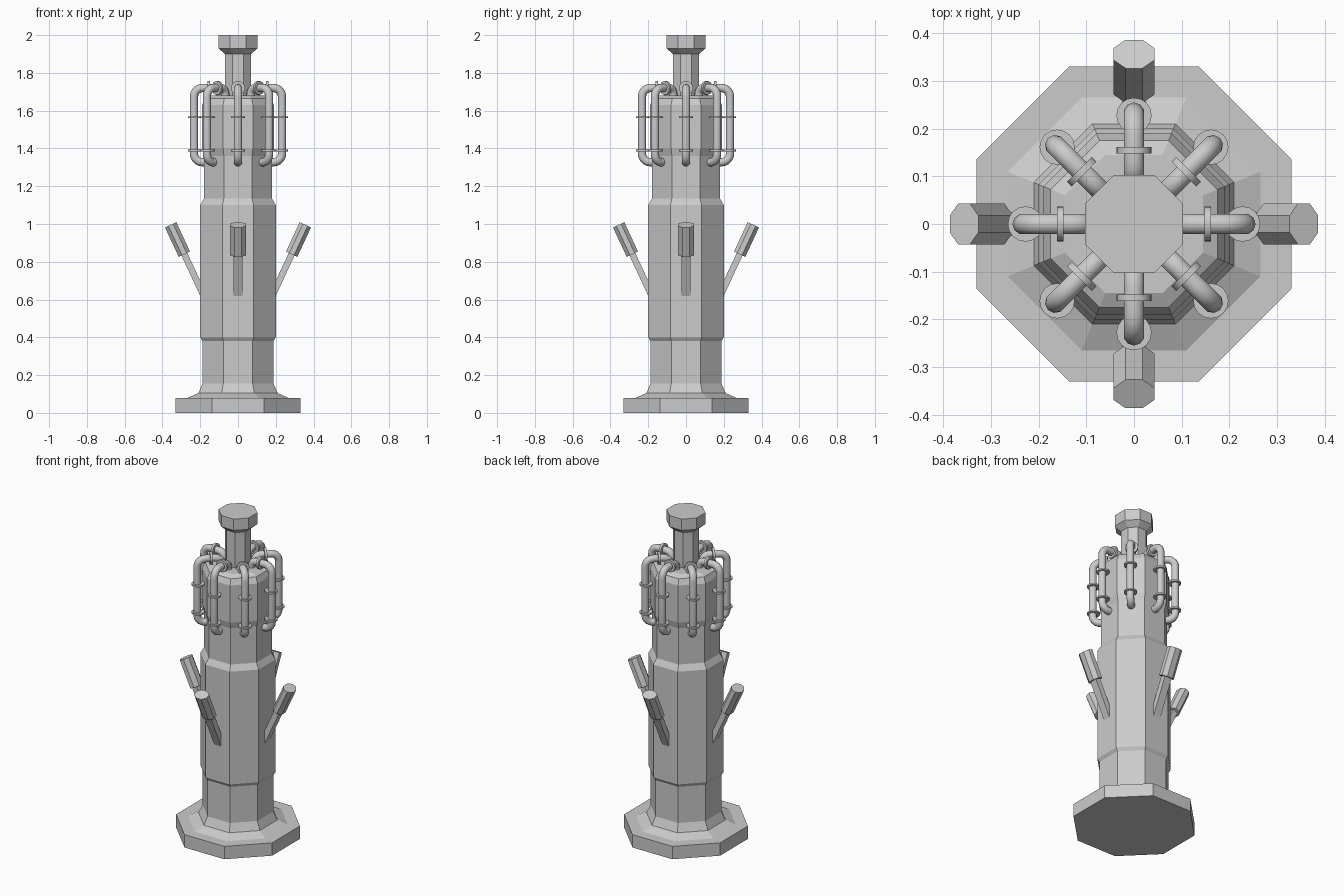
import bpy, bmesh
from math import pi, sin, cos, radians
from mathutils import Vector, Matrix

if "Cube" in bpy.data.objects:
    bpy.data.objects.remove(bpy.data.objects["Cube"])


def finish(bm, name, smooth=False):
    bmesh.ops.recalc_face_normals(bm, faces=bm.faces[:])
    me = bpy.data.meshes.new(name)
    bm.to_mesh(me)
    bm.free()
    ob = bpy.data.objects.new(name, me)
    bpy.context.collection.objects.link(ob)
    if smooth:
        bpy.ops.object.select_all(action='DESELECT')
        ob.select_set(True)
        bpy.context.view_layer.objects.active = ob
        bpy.ops.object.shade_smooth_by_angle(angle=radians(40))
    return ob


def skin(bm, rings):
    """Bridge consecutive rings of points and cap both ends."""
    vs = [[bm.verts.new(p) for p in ring] for ring in rings]
    n = len(vs[0])
    for a, b in zip(vs, vs[1:]):
        for i in range(n):
            j = (i + 1) % n
            bm.faces.new((a[i], a[j], b[j], b[i]))
    bm.faces.new(vs[0])
    bm.faces.new(vs[-1])


def octagon(ax, ay, z):
    k = 1 / cos(pi / 8)
    return [Vector((ax * k * cos(pi / 8 + i * pi / 4),
                    ay * k * sin(pi / 8 + i * pi / 4), z)) for i in range(8)]


def lathe(name, profile):
    bm = bmesh.new()
    skin(bm, [octagon(a, a, z) for a, z in profile])
    return finish(bm, name)


def tube(bm, path, r, sides=10):
    """Sweep a circle along a path of (radius, height) points in the XZ plane."""
    pts = [Vector((x, 0, z)) for x, z in path]
    rings = []
    for i, p in enumerate(pts):
        t = (pts[min(i + 1, len(pts) - 1)] - pts[max(i - 1, 0)]).normalized()
        side, up = t.cross(Vector((0, 1, 0))), Vector((0, 1, 0))
        rings.append([p + r * (cos(2 * pi * k / sides) * side + sin(2 * pi * k / sides) * up)
                      for k in range(sides)])
    skin(bm, rings)


def arc(cx, cz, r, a0, a1, n=5):
    return [(cx + r * cos(radians(a0 + (a1 - a0) * i / n)),
             cz + r * sin(radians(a0 + (a1 - a0) * i / n))) for i in range(n + 1)]


# Octagonal column, bottom to top
lathe("base_plate", [(0.33, 0), (0.33, 0.08)])
lathe("column", [(0.265, 0.08), (0.21, 0.105), (0.188, 0.155), (0.188, 0.38),
                 (0.2, 0.40), (0.2, 1.10), (0.18, 1.135), (0.18, 1.36),
                 (0.19, 1.40), (0.19, 1.63), (0.175, 1.665), (0.145, 1.68)])
lathe("top_post", [(0.07, 1.67), (0.07, 1.90), (0.103, 1.93), (0.103, 2.0)])

# Four slanted levers with grips
tilt = radians(25)
place = Matrix.Translation((0.284, 0, 0.84)) @ Matrix.Rotation(tilt, 4, 'Y')
for i in range(4):
    bm = bmesh.new()
    skin(bm, [octagon(0.033, 0.043, z) for z in (0, 0.172)])
    skin(bm, [[Vector((x, y, z)) for x, y in
               ((-0.017, -0.024), (0.017, -0.024), (0.017, 0.024), (-0.017, 0.024))]
              for z in (-0.28, 0.01)])
    bm.transform(place)
    finish(bm, f"lever_{i + 1}").rotation_euler.z = i * pi / 2

# Eight bent pipes with thin flanges
R, E = 0.233, 0.045
low, high, inner = 1.327, 1.72, 0.095
path = ([(0.15, low)] + arc(R - E, low + E, E, -90, 0)
        + arc(R - E, high - E, E, 0, 90)
        + arc(inner + 0.035, high - 0.035, 0.035, 90, 180) + [(inner, 1.66)])
for i in range(8):
    bm = bmesh.new()
    tube(bm, path, 0.022)
    for z in (1.39, 1.565):
        tube(bm, [(R - 0.005, z - 0.005), (R - 0.005, z + 0.005)], 0.037, 16)
    tube(bm, [(0.148, high), (0.162, high)], 0.037, 16)
    finish(bm, f"pipe_{i + 1}", True).rotation_euler.z = i * pi / 4
